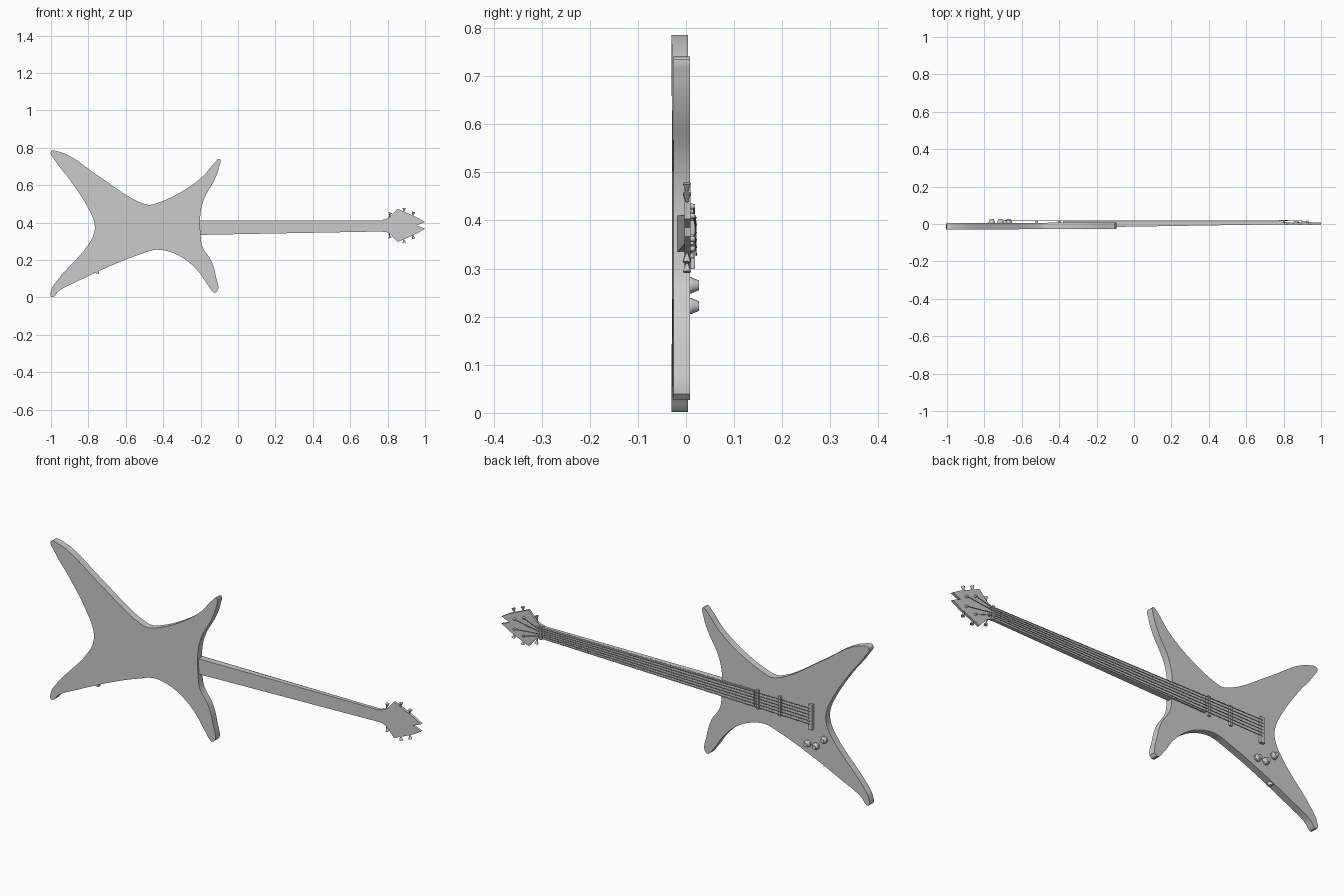
import bpy, bmesh
from mathutils import Vector
from mathutils.geometry import interpolate_bezier

if "Cube" in bpy.data.objects:
    bpy.data.objects.remove(bpy.data.objects["Cube"])

GREY = (0.6, 0.6, 0.6, 1)
grey = bpy.data.materials.new("plain grey")
grey.use_nodes = True
grey.diffuse_color = GREY
grey.node_tree.nodes["Principled BSDF"].inputs["Base Color"].default_value = GREY


def finish(name, bm, smooth=True):
    bmesh.ops.recalc_face_normals(bm, faces=bm.faces)
    mesh = bpy.data.meshes.new(name)
    bm.to_mesh(mesh)
    bm.free()
    mesh.materials.append(grey)
    obj = bpy.data.objects.new(name, mesh)
    bpy.context.collection.objects.link(obj)
    if smooth:
        bpy.ops.object.select_all(action="DESELECT")
        obj.select_set(True)
        bpy.context.view_layer.objects.active = obj
        bpy.ops.object.shade_smooth_by_angle(angle=0.6)
    return obj


def rounded(points, steps=6):
    """Closed smooth outline through the points."""
    pts = [Vector(p) for p in points]
    n = len(pts)
    tangent = [((pts[i] - pts[i - 1]).normalized()
                + (pts[(i + 1) % n] - pts[i]).normalized()).normalized() for i in range(n)]
    outline = []
    for i in range(n):
        a, b, j = pts[i], pts[(i + 1) % n], (i + 1) % n
        reach = (b - a).length * 0.35
        outline += interpolate_bezier(a, a + tangent[i] * reach,
                                      b - tangent[j] * reach, b, steps)[:-1]
    return outline


def slab(name, outline, back, front):
    """Solid between two depths, each given as a function of x."""
    bm = bmesh.new()
    rings = [[bm.verts.new((p[0], depth(p[0]), p[1])) for p in outline]
             for depth in (back, front)]
    n = len(outline)
    for ring in rings:
        bm.faces.new(ring)
    for i in range(n):
        j = (i + 1) % n
        bm.faces.new((rings[0][i], rings[0][j], rings[1][j], rings[1][i]))
    return finish(name, bm)


def bar(name, x, z, width, height, y0, y1):
    w, h = width / 2, height / 2
    return slab(name, [(x - w, z - h), (x + w, z - h), (x + w, z + h), (x - w, z + h)],
                lambda _: y0, lambda _: y1)


def peg(name, start, end, r1, r2, sides=16):
    """Round, tapered part running from start to end."""
    start, end = Vector(start), Vector(end)
    axis = end - start
    bm = bmesh.new()
    bmesh.ops.create_cone(bm, cap_ends=True, segments=sides, radius1=r1, radius2=r2,
                          depth=axis.length)
    turn = axis.to_track_quat("Z", "Y").to_matrix().to_4x4()
    bmesh.ops.transform(bm, matrix=turn, verts=bm.verts)
    bmesh.ops.translate(bm, vec=(start + end) / 2, verts=bm.verts)
    return finish(name, bm)


def centre(x):
    """Height of the neck's centre line."""
    return 0.374 + 0.011 * x


# Four-horned body, leaning slightly in depth
body = [(-1, .78), (-.97, .783), (-.74, .645), (-.58, .537), (-.515, .505), (-.475, .495),
        (-.43, .505), (-.285, .575), (-.18, .655), (-.125, .72), (-.098, .74),
        (-.1, .70), (-.125, .63), (-.18, .53), (-.2, .455), (-.2, .335), (-.19, .27),
        (-.145, .2), (-.12, .12), (-.118, .027), (-.16, .065), (-.205, .13),
        (-.265, .19), (-.34, .235), (-.435, .255), (-.525, .23), (-.69, .165),
        (-.85, .09), (-.955, .037), (-.998, .002), (-.998, .04), (-.975, .08),
        (-.795, .29), (-.768, .35), (-.768, .4), (-.805, .485), (-.9, .63), (-.98, .735)]
slab("body", rounded(body), lambda x: -.025 + .005 * x, lambda x: .009 + .005 * x)

# Neck tapering toward the head, with the fretboard on its face
taper = [(-.22, .334), (.79, .353), (.79, .412), (-.22, .41)]
slab("neck", taper, lambda x: -.014 + .016 * x, lambda x: .009)
board = [(-.38, .331), (.78, .353), (.78, .412), (-.38, .409)]
slab("fretboard", board, lambda x: .004, lambda x: .014)
bar("nut", .782, centre(.78), .012, .066, .0, .019)

# Pointed, notched headstock
half = [(.77, .029), (.79, .033), (.812, .044), (.853, .089), (.935, .053), (.955, .044), (1, .018)]
mid = .385
head = [(x, mid - d) for x, d in half] + [(.955, mid)] + [(x, mid + d) for x, d in reversed(half)]
slab("headstock", head, lambda x: -.003, lambda x: .009)

# Pickups and bridge
for label, x in (("neck", -.4), ("middle", -.52)):
    bar(label + "_pickup", x, centre(x), .014, .095, .004, .017)
bar("bridge", -.69, .361, .022, .125, .003, .019)

# Control knobs
for i, (x, z) in enumerate([(-.67, .222), (-.715, .222), (-.76, .265)]):
    peg(f"knob_{i + 1}", (x, .004, z), (x, .012, z), .017, .017, 24)
    peg(f"knob_cap_{i + 1}", (x, .012, z), (x, .027, z), .016, .010, 24)

# Cable socket on the lower edge
peg("socket", (-.755, -.012, .142), (-.758, -.012, .129), .013, .013, 20)

# Tuners: a post on the face, a shaft and a flared key past the edge
tuners = [(.81, .046), (.885, .07), (.935, .05)]
posts = []
for side, name in ((1, "upper"), (-1, "lower")):
    for i, (x, edge) in enumerate(tuners):
        z = mid + side * (edge - .026)
        tip = mid + side * edge
        posts.append((x - .008, .015, z))
        peg(f"{name}_post_{i + 1}", (x - .008, .005, z), (x - .008, .019, z), .007, .005)
        peg(f"{name}_shaft_{i + 1}", (x - .004, .002, z), (x, .002, tip + side * .012), .003, .003, 8)
        peg(f"{name}_key_{i + 1}", (x, .002, tip + side * .006),
            (x + .004, .002, tip + side * .022), .003, .009, 10)

# Six strings from bridge over the nut to the posts
order = [posts[i] for i in (3, 4, 5, 2, 1, 0)]
for i, post in enumerate(order):
    spread = i / 5 - .5
    path = [(-.69, .021, centre(-.69) + spread * .078), (.782, .02, centre(.78) + spread * .048), post]
    curve = bpy.data.curves.new(f"string_{i + 1}", "CURVE")
    curve.dimensions = "3D"
    curve.bevel_depth = .0015
    curve.bevel_resolution = 1
    curve.use_fill_caps = True
    spline = curve.splines.new("POLY")
    spline.points.add(len(path) - 1)
    for point, co in zip(spline.points, path):
        point.co = (*co, 1)
    curve.materials.append(grey)
    bpy.context.collection.objects.link(bpy.data.objects.new(f"string_{i + 1}", curve))
